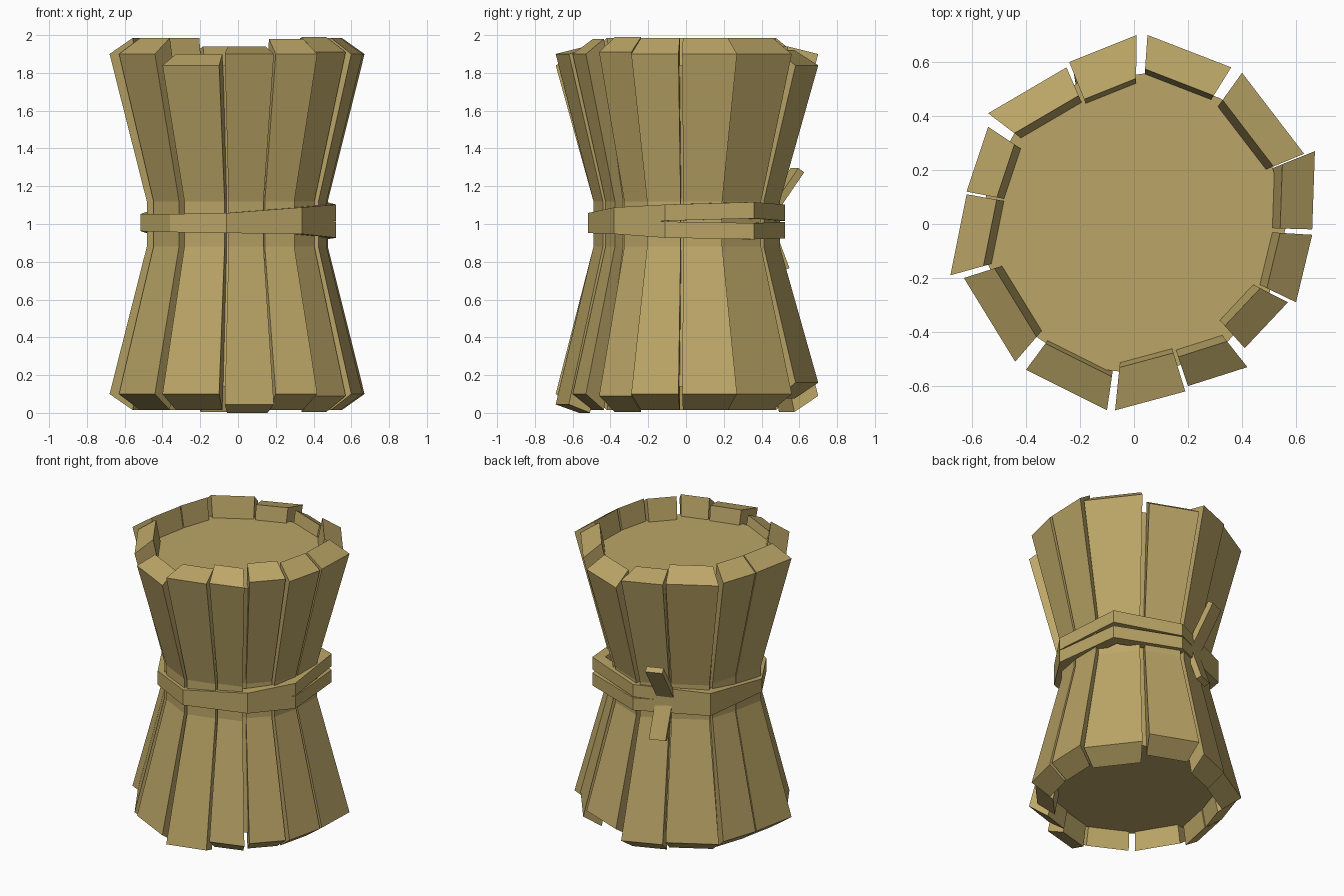
import bpy, math
from mathutils import Vector

if "Cube" in bpy.data.objects:
    bpy.data.objects.remove(bpy.data.objects["Cube"])

mat = bpy.data.materials.new("straw")
mat.diffuse_color = (0.50, 0.38, 0.135, 1)
mat.use_nodes = True
mat.node_tree.nodes["Principled BSDF"].inputs["Base Color"].default_value = mat.diffuse_color


def add(name, verts, faces):
    me = bpy.data.meshes.new(name)
    me.from_pydata([tuple(v) for v in verts], [], faces)
    me.materials.append(mat)
    ob = bpy.data.objects.new(name, me)
    bpy.context.collection.objects.link(ob)
    return ob


def loft(name, rings, closed=False):
    """Skin equal-length rings; cap the ends or join them in a loop."""
    n, m = len(rings[0]), len(rings)
    verts = [v for r in rings for v in r]
    faces = []
    for i in range(m if closed else m - 1):
        a, b = i * n, ((i + 1) % m) * n
        for j in range(n):
            k = (j + 1) % n
            faces.append((a + j, a + k, b + k, b + j))
    if not closed:
        faces += [tuple(reversed(range(n))), tuple(range((m - 1) * n, m * n))]
    return add(name, verts, faces)


# Outer rim corners of each bundle, rim heights at top and bottom, rise of the inner top edge
BUNDLES = [
    (0.36, 0.58, 0.05, 0.70, 1.84, 0.16, 0.08),
    (0.01, 0.70, -0.24, 0.60, 1.90, 0.09, 0.04),
    (-0.25, 0.58, -0.54, 0.41, 1.90, 0.10, 0.085),
    (-0.54, 0.36, -0.62, 0.12, 1.90, 0.10, 0.085),
    (-0.62, 0.11, -0.68, -0.19, 1.90, 0.10, 0.085),
    (-0.63, -0.20, -0.44, -0.51, 1.90, 0.10, 0.085),
    (-0.40, -0.54, -0.10, -0.69, 1.84, 0.10, 0.06),
    (-0.07, -0.69, 0.19, -0.62, 1.90, 0.045, 0.04),
    (0.20, -0.60, 0.42, -0.53, 1.90, 0.10, 0.08),
    (0.41, -0.46, 0.57, -0.29, 1.91, 0.09, 0.08),
    (0.60, -0.29, 0.66, -0.04, 1.90, 0.10, 0.085),
    (0.66, -0.02, 0.67, 0.27, 1.90, 0.10, 0.085),
    (0.63, 0.26, 0.40, 0.56, 1.90, 0.10, 0.085),
]


def ring(b, outer, inner, z, rise):
    x0, y0, x1, y1 = b[:4]
    return [(x0 * outer, y0 * outer, z), (x1 * outer, y1 * outer, z),
            (x1 * inner, y1 * inner, z + rise), (x0 * inner, y0 * inner, z + rise)]


# Pinched straw bundles
for i, b in enumerate(BUNDLES):
    zt, zb, rise = b[4:]
    loft(f"straw_bundle_{i + 1}", [
        ring(b, 1.0, 0.82, zb, -min(0.085, zb)),
        ring(b, 0.71, 0.56, 0.88, 0),
        ring(b, 0.71, 0.56, 1.12, 0),
        ring(b, 1.0, 0.77 if rise == 0.04 else 0.82, zt, rise)])

# Hourglass core filling the gaps
core = []
for r, z in ((0.565, 0.14), (0.43, 0.88), (0.43, 1.12), (0.565, 1.84)):
    core.append([(r * math.cos(t * math.tau / 13), r * math.sin(t * math.tau / 13), z)
                 for t in range(13)])
loft("straw_core", core)

# Two rope loops that overlap at front left and part at the back right
LOOP = [(-0.515, -0.10), (-0.36, -0.37), (-0.06, -0.52), (0.34, -0.38),
        (0.52, -0.11), (0.47, 0.36), (0.04, 0.525), (-0.42, 0.33)]


def rope(name, heights, half=0.043):
    rings = []
    for (x, y), z in zip(LOOP, heights):
        s = 0.86
        rings.append([(x, y, z - half), (x, y, z + half),
                      (x * s, y * s, z + half), (x * s, y * s, z - half)])
    loft(name, rings, True)


rope("upper_rope", (1.01, 1.01, 1.015, 1.045, 1.06, 1.073, 1.06, 1.045))
rope("lower_rope", (1.005, 1.0, 0.995, 0.99, 0.97, 0.962, 0.967, 0.975))


# Loose rope ends tied at the back
def rope_end(name, a, b, width=0.055, thick=0.02):
    a, b = Vector(a), Vector(b)
    side = Vector((0.93, 0.37, 0)) * width
    out = (b - a).cross(side).normalized() * thick
    loft(name, [[p + side + out, p - side + out, p - side - out, p + side - out]
                for p in (a, b)])


rope_end("upper_rope_end", (-0.14, 0.41, 1.02), (-0.17, 0.59, 1.285))
rope_end("lower_rope_end", (-0.13, 0.42, 1.00), (-0.14, 0.51, 0.76))
